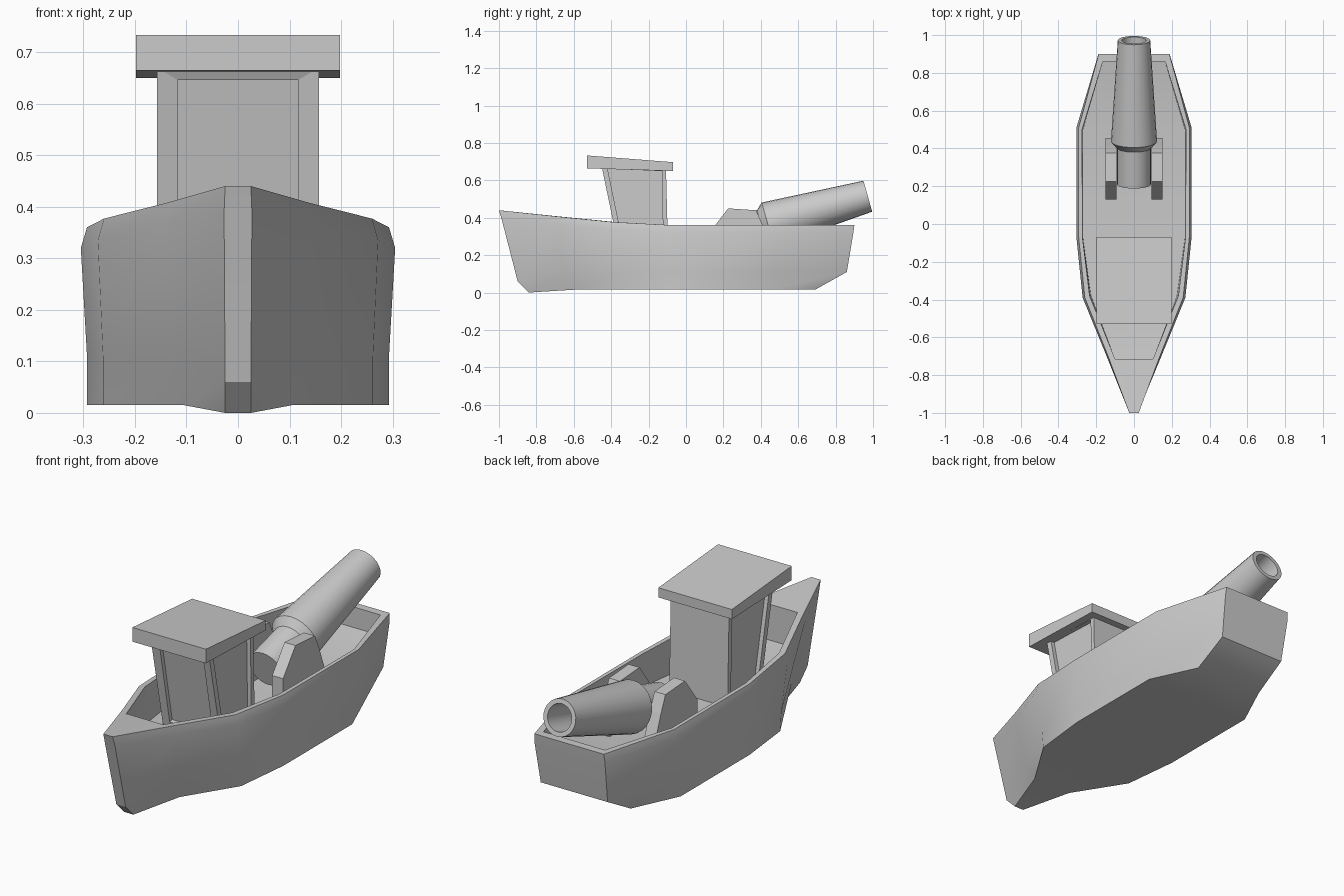
import bpy, bmesh, math
from mathutils import Vector

if "Cube" in bpy.data.objects:
    bpy.data.objects.remove(bpy.data.objects["Cube"])


def make_object(name, bm, smooth=None):
    bmesh.ops.recalc_face_normals(bm, faces=bm.faces)
    mesh = bpy.data.meshes.new(name)
    bm.to_mesh(mesh)
    bm.free()
    ob = bpy.data.objects.new(name, mesh)
    bpy.context.collection.objects.link(ob)
    if smooth:
        bpy.ops.object.select_all(action='DESELECT')
        ob.select_set(True)
        bpy.context.view_layer.objects.active = ob
        bpy.ops.object.shade_smooth_by_angle(angle=math.radians(smooth))
    return ob


def prism(profile, x0, x1):
    """Extrude a (y, z) profile between two x values."""
    bm = bmesh.new()
    a = [bm.verts.new((x0, y, z)) for y, z in profile]
    b = [bm.verts.new((x1, y, z)) for y, z in profile]
    bm.faces.new(a)
    bm.faces.new(b[::-1])
    n = len(profile)
    for i in range(n):
        j = (i + 1) % n
        bm.faces.new((a[i], b[i], b[j], a[j]))
    bmesh.ops.recalc_face_normals(bm, faces=bm.faces)
    return bm


# Hull: stations of bottom, bilge, rub line, rail outer, rail inner, deck edge
stations = [
    [(.025, -.84, 0), (.025, -.90, .06), (.027, -.985, .39),
     (.025, -1, .44), (.10, -.715, .41), (.10, -.715, .235)],
    [(.105, -.60, .015), (.115, -.65, .10), (.145, -.70, .365),
     (.137, -.70, .408), (.11, -.69, .408), (.11, -.69, .232)],
    [(.262, -.35, .015), (.262, -.36, .11), (.272, -.39, .335),
     (.26, -.39, .377), (.235, -.38, .377), (.228, -.38, .20)],
    [(.293, -.07, .015), (.293, -.07, .11), (.305, -.07, .32),
     (.293, -.07, .36), (.273, -.07, .36), (.27, -.07, .20)],
    [(.293, .46, .015), (.293, .49, .11), (.305, .51, .32),
     (.293, .51, .36), (.275, .50, .36), (.27, .50, .20)],
    [(.185, .69, .015), (.18, .86, .11), (.19, .895, .32),
     (.187, .90, .36), (.165, .86, .36), (.165, .86, .26)],
]
bm = bmesh.new()
rings = []
for st in stations:
    right = [bm.verts.new(p) for p in st]
    left = [bm.verts.new((-x, y, z)) for x, y, z in st]
    rings.append(right + left[::-1])
for a, b in zip(rings, rings[1:]):
    for i in range(12):
        j = (i + 1) % 12
        bm.faces.new((a[i], a[j], b[j], b[i]))
for r in (rings[0], rings[-1]):
    for i in range(5):
        bm.faces.new((r[i], r[i + 1], r[10 - i], r[11 - i]))
make_object("hull", bm, 30)

# Cabin with recessed front and side panels
bm = prism([(-.35, .19), (-.45, .67), (-.107, .66), (-.095, .19)], -.157, .157)
bm.normal_update()
for f in [f for f in bm.faces if abs(f.normal.x) > .9 or f.normal.y < -.9]:
    thick = .036 if abs(f.normal.x) > .9 else .056
    bmesh.ops.inset_region(bm, faces=[f], thickness=thick, depth=0)
    for v in f.verts:
        if v.co.z > .5:
            v.co += Vector((0, .003, .015))
    n = f.normal.copy()
    ret = bmesh.ops.extrude_discrete_faces(bm, faces=[f])
    for v in ret["faces"][0].verts:
        v.co -= n * .02
make_object("cabin", bm)

# Sloped cabin roof
make_object("cabin_roof", prism(
    [(-.53, .733), (-.07, .697), (-.07, .65), (-.53, .664)], -.198, .198))

# Gun brackets either side of the breech
for side, name in ((1, "right_bracket"), (-1, "left_bracket")):
    make_object(name, prism(
        [(.13, .19), (.13, .325), (.225, .45), (.375, .44), (.41, .36),
         (.455, .24), (.455, .19)], side * .093, side * .152))

# Tapered gun barrel with a bore, revolved around its tilted axis
profile = [(0, 0), (0, .09), (.20, .09), (.235, .122), (.79, .086),
           (.79, .064), (.35, .06), (.35, 0)]
bm = bmesh.new()
verts = [bm.verts.new((r, t, 0)) for t, r in profile]
edges = [bm.edges.new(e) for e in zip(verts, verts[1:])]
bmesh.ops.spin(bm, geom=verts + edges, cent=(0, 0, 0), axis=(0, 1, 0),
               angle=math.tau, steps=24, use_duplicate=False)
bmesh.ops.remove_doubles(bm, verts=bm.verts, dist=1e-4)
barrel = make_object("gun_barrel", bm, 30)
barrel.location = (0, .212, .30)
barrel.rotation_euler.x = math.radians(15.8)
